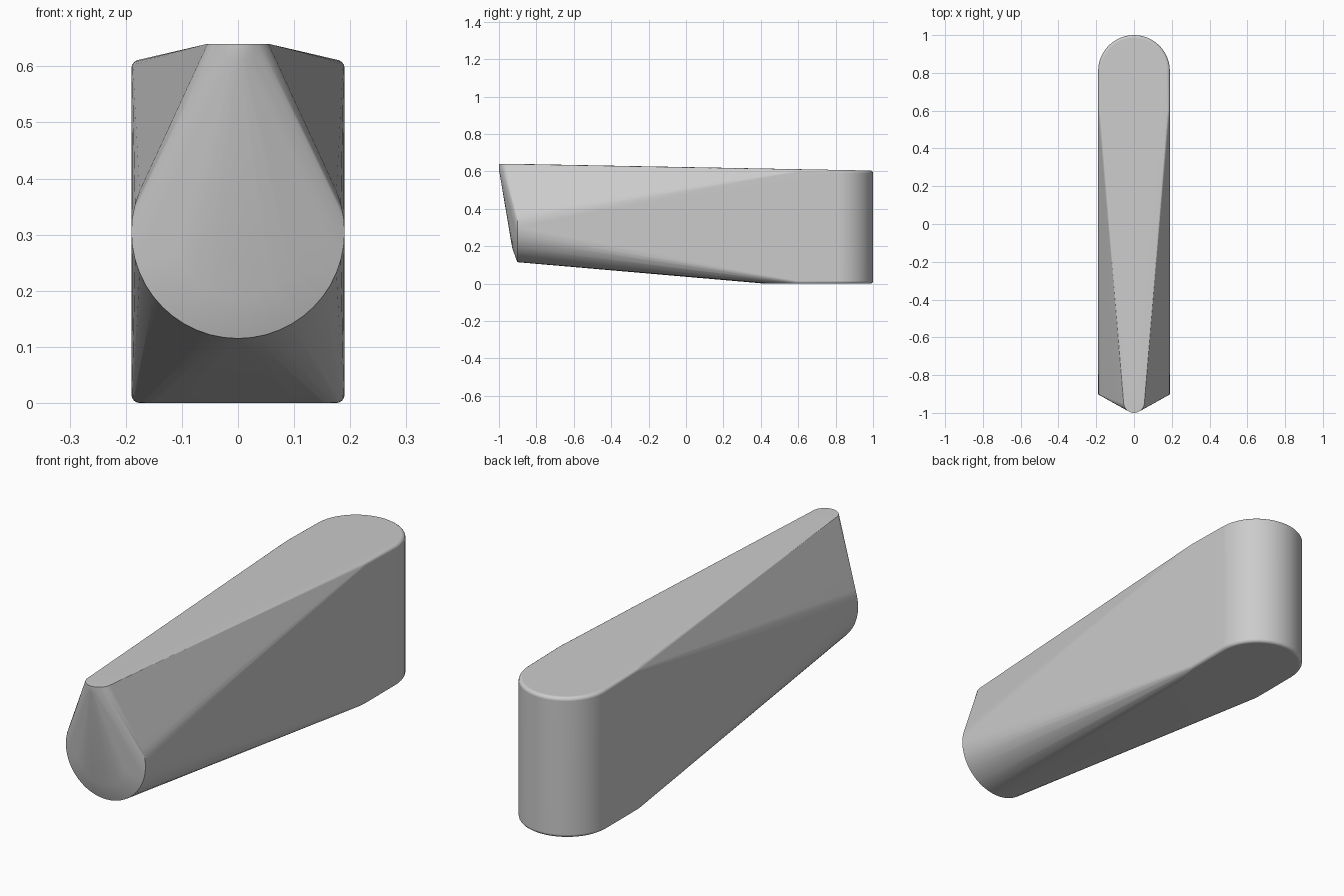
import bpy, bmesh
from math import sin, cos, pi, radians

if "Cube" in bpy.data.objects:
    bpy.data.objects.remove(bpy.data.objects["Cube"])

SEG = 48
bm = bmesh.new()


def flat_ring(y, z, r, tilt=0.0):
    """Horizontal ring; tilt raises it towards the front."""
    for i in range(SEG):
        a = 2 * pi * i / SEG
        py = y + r * sin(a)
        bm.verts.new((r * cos(a), py, z + tilt * (0.985 - py)))


def face_ring(y, z, r):
    """Upright ring facing the front."""
    for i in range(SEG):
        a = 2 * pi * i / SEG
        bm.verts.new((r * cos(a), y, z + r * sin(a)))


# Rear rounded block: two upright posts with softened rims
R, F = 0.19, 0.015
for cy in (0.60, 0.81):
    for k in range(5):
        a = k / 4 * pi / 2
        r = R - F + F * cos(a)
        flat_ring(cy, F - F * sin(a), r)
        flat_ring(cy, 0.605 - F + F * sin(a), r, 0.0176)

# Front nose: round end with a shallow bevel, and a small post at the top
face_ring(-0.902, 0.305, 0.19)
face_ring(-0.929, 0.305, 0.115)
flat_ring(-0.945, 0.64, 0.055)
flat_ring(-0.945, 0.61, 0.055)

# Skin everything with one convex surface
bmesh.ops.convex_hull(bm, input=bm.verts[:])
loose = [v for v in bm.verts if not v.link_faces]
bmesh.ops.delete(bm, geom=loose, context='VERTS')
bmesh.ops.dissolve_limit(bm, angle_limit=radians(0.3), verts=bm.verts[:], edges=bm.edges[:])
bmesh.ops.recalc_face_normals(bm, faces=bm.faces[:])

mesh = bpy.data.meshes.new("tapered_body")
bm.to_mesh(mesh)
bm.free()
body = bpy.data.objects.new("tapered_body", mesh)
bpy.context.collection.objects.link(body)

# Smooth rounded areas, keep real edges crisp
bpy.context.view_layer.objects.active = body
body.select_set(True)
bpy.ops.object.shade_smooth_by_angle(angle=radians(28))
weighted = body.modifiers.new("weighted_normals", 'WEIGHTED_NORMAL')
weighted.keep_sharp = True
